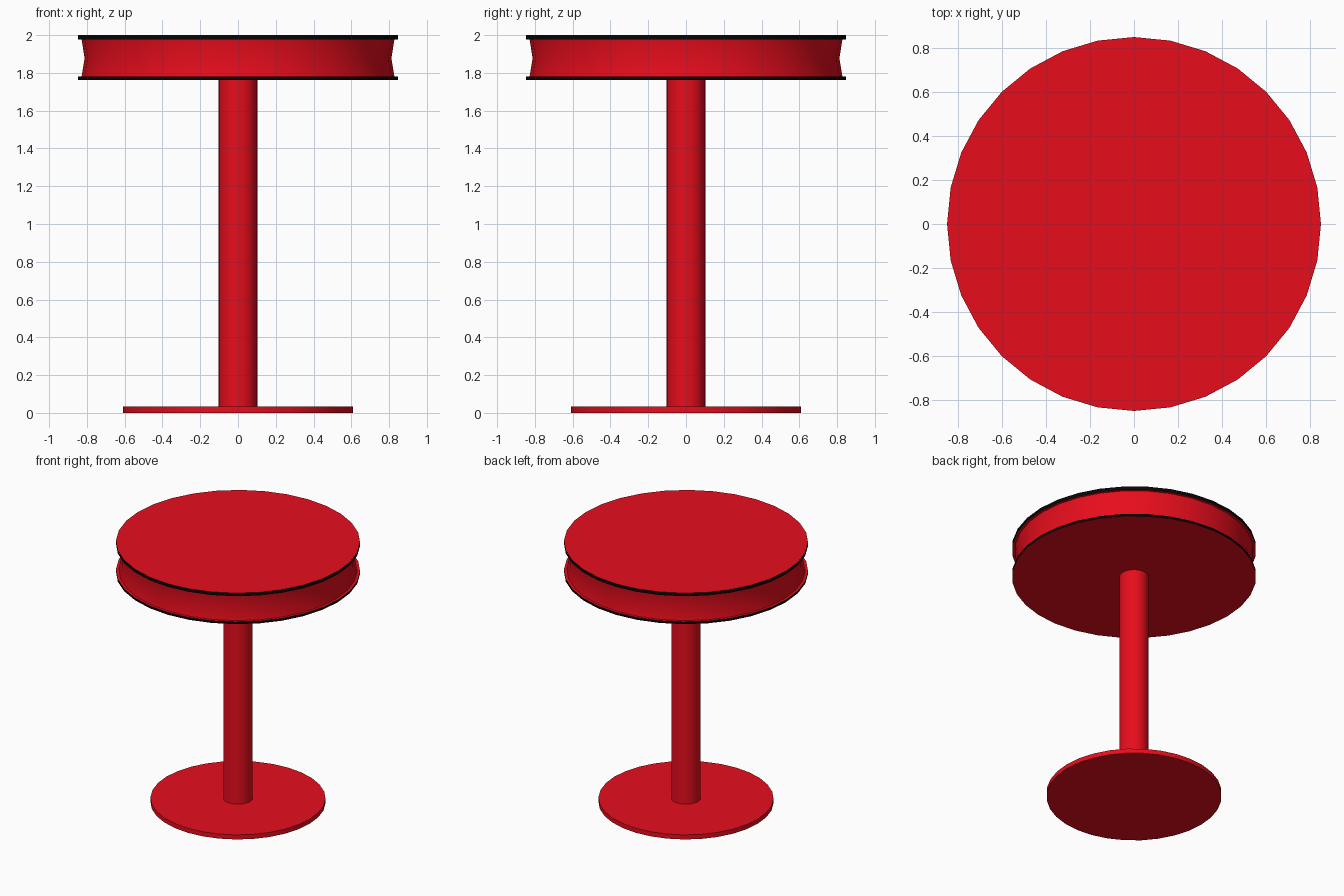
import bpy, bmesh, math

if "Cube" in bpy.data.objects:
    bpy.data.objects.remove(bpy.data.objects["Cube"])

SIDES = 32


def material(name, color):
    m = bpy.data.materials.new(name)
    m.diffuse_color = color
    m.use_nodes = True
    m.node_tree.nodes["Principled BSDF"].inputs["Base Color"].default_value = m.diffuse_color
    return m


RED = material("red", (0.80, 0.004, 0.012, 1))
BLACK = material("black", (0.002, 0.002, 0.002, 1))


def lathe(name, profile, black_bands=()):
    """Spin (radius, z) points, bottom to top, around z and cap both ends."""
    bm = bmesh.new()
    rings = []
    for r, z in profile:
        rings.append([bm.verts.new((r * math.cos(2 * math.pi * i / SIDES),
                                    r * math.sin(2 * math.pi * i / SIDES), z))
                      for i in range(SIDES)])
    for k, (lo, hi) in enumerate(zip(rings, rings[1:])):
        for i in range(SIDES):
            j = (i + 1) % SIDES
            f = bm.faces.new((lo[i], lo[j], hi[j], hi[i]))
            f.material_index = 1 if k in black_bands else 0
    bm.faces.new(rings[0][::-1])
    bm.faces.new(rings[-1])
    mesh = bpy.data.meshes.new(name)
    bm.to_mesh(mesh)
    bm.free()
    mesh.materials.append(RED)
    mesh.materials.append(BLACK)
    obj = bpy.data.objects.new(name, mesh)
    bpy.context.collection.objects.link(obj)
    bpy.ops.object.select_all(action='DESELECT')
    obj.select_set(True)
    bpy.context.view_layer.objects.active = obj
    bpy.ops.object.shade_smooth_by_angle(angle=math.radians(30))
    return obj


# Floor plate and column
lathe("base_plate", [(0.608, 0), (0.608, 0.035)])
lathe("column", [(0.102, 0.035), (0.102, 1.762)])

# Seat: black rims above and below a slightly pinched side
z0, z1 = 1.78, 1.976
pinch = [(0.828, z0), (0.812, (z0 + z1) / 2), (0.828, z1)]
profile = [(0.848, 1.762), (0.848, z0)] + pinch + [(0.848, z1), (0.848, 2.0)]
lathe("seat", profile, black_bands=(0, len(profile) - 2))
